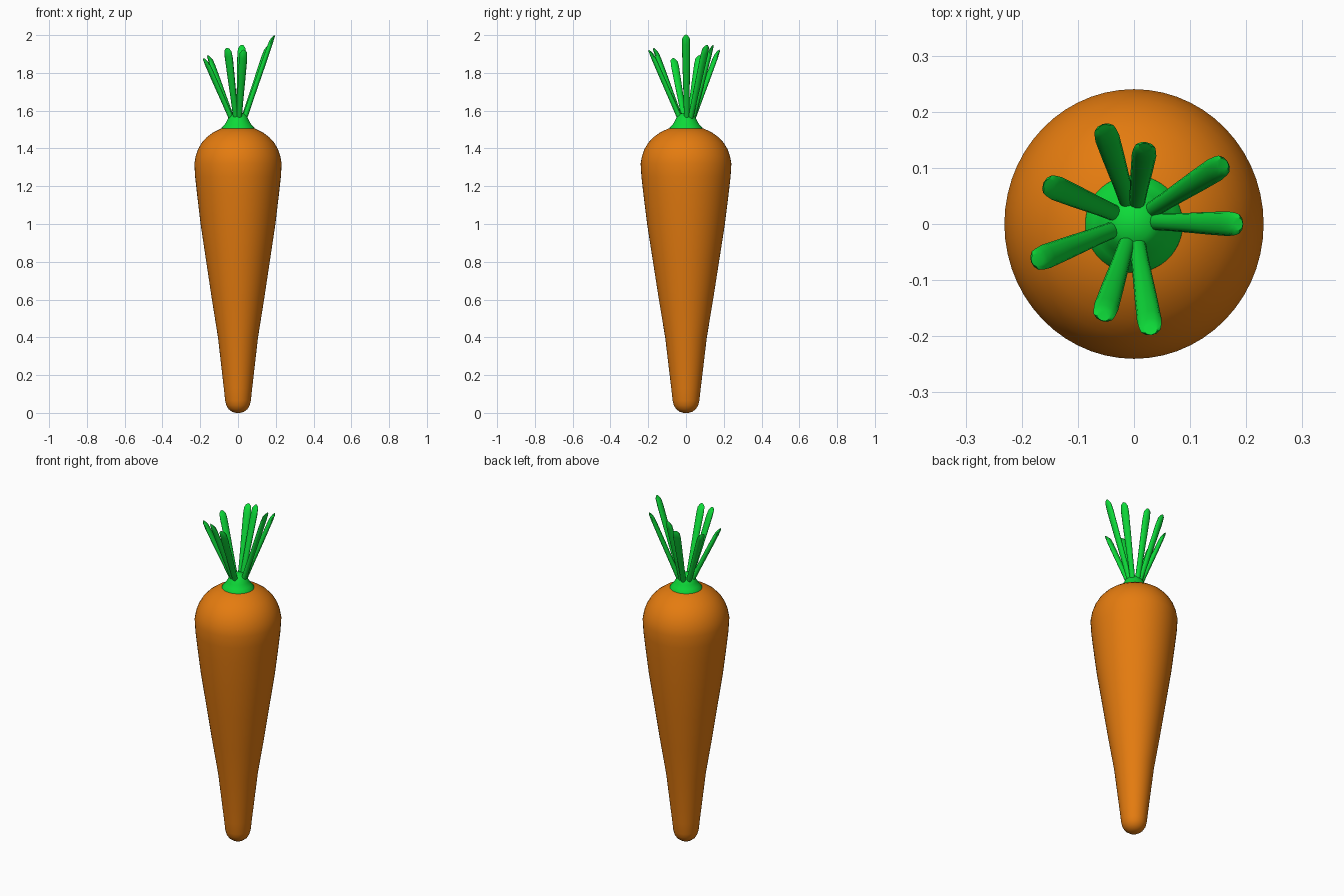
import bpy, bmesh, math
from mathutils import Vector

if "Cube" in bpy.data.objects:
    bpy.data.objects.remove(bpy.data.objects["Cube"], do_unlink=True)


def material(name, rgb):
    mat = bpy.data.materials.new(name)
    mat.use_nodes = True
    mat.diffuse_color = (*rgb, 1)
    mat.node_tree.nodes["Principled BSDF"].inputs["Base Color"].default_value = (*rgb, 1)
    return mat


orange = material("carrot orange", (0.78, 0.2, 0.005))
green = material("leaf green", (0.004, 0.7, 0.04))


def loft(name, rings, mat):
    """Skin a stack of closed rings and cap both ends."""
    bm = bmesh.new()
    loops = [[bm.verts.new(p) for p in ring] for ring in rings]
    count = len(loops[0])
    for low, high in zip(loops, loops[1:]):
        for i in range(count):
            j = (i + 1) % count
            bm.faces.new((low[i], low[j], high[j], high[i]))
    bm.faces.new(loops[0][::-1])
    bm.faces.new(loops[-1])
    bmesh.ops.recalc_face_normals(bm, faces=bm.faces)
    mesh = bpy.data.meshes.new(name)
    bm.to_mesh(mesh)
    bm.free()
    mesh.materials.append(mat)
    obj = bpy.data.objects.new(name, mesh)
    bpy.context.collection.objects.link(obj)
    bpy.context.view_layer.objects.active = obj
    bpy.ops.object.select_all(action="DESELECT")
    obj.select_set(True)
    bpy.ops.object.shade_smooth_by_angle(angle=math.radians(50))
    return obj


def circle(count):
    return [(math.cos(a), math.sin(a)) for a in
            (math.tau * i / count for i in range(count))]


def lathe(name, profile, mat, stretch=1.0):
    rings = [[(r * c, r * s * stretch, z) for c, s in circle(56)] for r, z in profile]
    return loft(name, rings, mat)


# Tapered root with blunt tip and rounded shoulder
lathe("root", [
    (0.012, 0), (0.032, 0.006), (0.05, 0.02), (0.062, 0.04), (0.068, 0.065),
    (0.075, 0.13), (0.106, 0.4), (0.138, 0.6), (0.168, 0.8), (0.198, 1.0),
    (0.217, 1.16), (0.227, 1.25), (0.231, 1.32), (0.224, 1.36), (0.212, 1.395),
    (0.192, 1.43), (0.165, 1.46), (0.13, 1.486), (0.09, 1.505), (0.03, 1.517),
], orange, 1.04)

# Flared collar that the stalks grow from
lathe("leaf_collar", [
    (0.088, 1.5), (0.086, 1.51), (0.072, 1.525), (0.059, 1.545),
    (0.047, 1.57), (0.03, 1.585), (0.006, 1.59),
], green)


def stalk(name, tip):
    tip = Vector(tip)
    out = Vector((tip.x, tip.y, 0)).normalized()
    base = out * 0.024 + Vector((0, 0.004, 1.53))
    axis = (tip - base).normalized()
    side = Vector((0, 0, 1)).cross(out)
    face = side.cross(axis)
    if face.dot(out) < 0:
        face = -face
    rings = []
    # position along stalk, half width, half thickness, slant of the tip
    for t, wide, thick, slant in [
        (0, 0.014, 0.014, 0), (0.3, 0.016, 0.013, 0), (0.65, 0.02, 0.013, 0),
        (0.88, 0.022, 0.012, 0.01), (0.96, 0.02, 0.01, 0.015), (0.985, 0.012, 0.006, 0.012),
    ]:
        centre = base.lerp(tip, t)
        rings.append([centre + side * wide * c + face * thick * s + axis * slant * s
                      for c, s in circle(12)])
    loft(name, rings, green)


# Ring of splayed stalks
tips = [
    (0.187, 0.0, 2.0), (0.16, 0.107, 1.945), (0.02, 0.137, 1.945), (-0.053, 0.17, 1.92),
    (-0.153, 0.07, 1.89), (-0.175, -0.065, 1.875), (-0.055, -0.165, 1.93), (0.03, -0.19, 1.92),
]
for number, tip in enumerate(tips, 1):
    stalk(f"leaf_stalk_{number}", tip)
